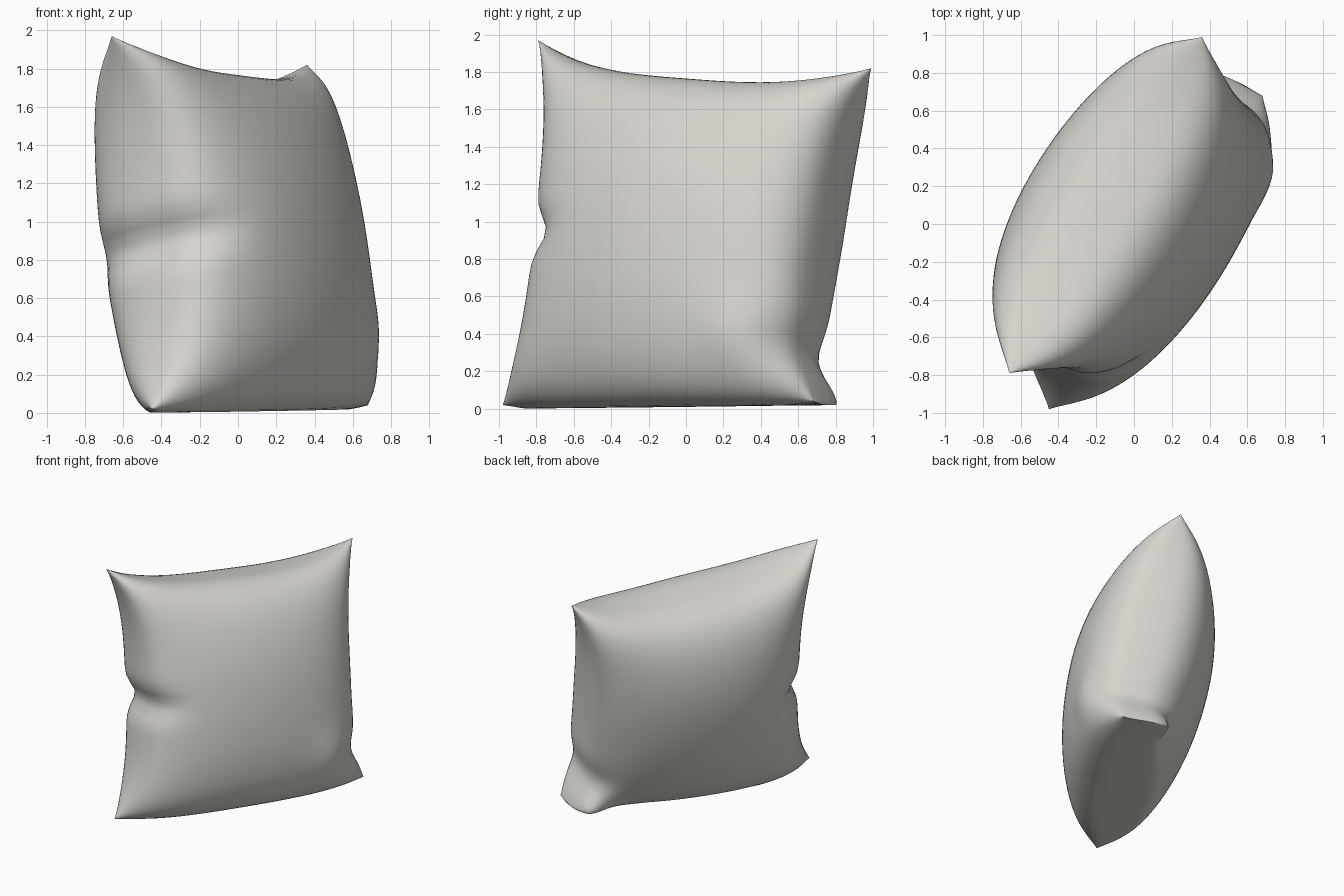
import bpy, bmesh, math
from mathutils import Vector

if "Cube" in bpy.data.objects:
    bpy.data.objects.remove(bpy.data.objects["Cube"], do_unlink=True)

# Four seam corners of the leaning cushion
top_front = Vector((-0.66, -0.79, 1.97))
top_back = Vector((0.36, 0.99, 1.82))
low_front = Vector((-0.45, -0.98, 0.02))
low_back = Vector((0.68, 0.68, 0.04))
normal = Vector((0.84, -0.52, 0.19)).normalized()
along = Vector((0.53, 0.85, 0)).normalized()
N = 48


def bell(x, centre, width):
    return math.exp(-((x - centre) / width) ** 2)


def cushion_point(a, b, side):
    """Seam plane position plus padding; a runs front to back, b runs up."""
    # Edges pulled in between the corners, flat bottom edge pushed out
    pull_a = 0.195 if a < 0 else 0.12
    pull_b = 0.16 if b > 0 else -0.05
    s = (a * (1 - pull_a * (1 - abs(b) ** 3)) + 1) / 2
    t = (b * (1 - pull_b * (1 - abs(a) ** 3)) + 1) / 2
    p = low_front.lerp(low_back, s).lerp(top_front.lerp(top_back, s), t)

    # Padding pinched at the corners, with a blunt fold at the lower back
    power = 0.32 + 0.14 * abs(a * b) ** 6
    if side < 0:
        power -= 0.3 * bell(a, 1, 0.25) * bell(b, -1, 0.22)
    fill = max(0, (1 - a * a) * (1 - b * b)) ** power
    depth = fill * (0.495 if side > 0 else 0.585)
    if side > 0:
        depth += 0.03 * bell(a, 0.7, 0.2) * bell(b, -0.65, 0.2)
    p += normal * side * depth

    # Tucked fold on the front edge and crumple on the lower back edge
    p += along * 0.08 * bell(b, -0.09, 0.11) * bell(a, -1, 0.3)
    p -= along * 0.05 * bell(b, -0.7, 0.15) * bell(a, 1, 0.2)
    p.z = max(p.z, 0.02 * s)
    return p


# Two padded panels sharing one seam
bm = bmesh.new()
steps = [math.sin(math.pi / 2 * (2 * i / N - 1)) for i in range(N + 1)]
panels = {1: {}, -1: {}}
for i, a in enumerate(steps):
    for j, b in enumerate(steps):
        seam = i in (0, N) or j in (0, N)
        front = bm.verts.new(cushion_point(a, b, 1))
        panels[1][i, j] = front
        panels[-1][i, j] = front if seam else bm.verts.new(cushion_point(a, b, -1))
for side, grid in panels.items():
    for i in range(N):
        for j in range(N):
            ring = [grid[i, j], grid[i + 1, j], grid[i + 1, j + 1], grid[i, j + 1]]
            bm.faces.new(ring if side > 0 else ring[::-1])
bmesh.ops.recalc_face_normals(bm, faces=bm.faces)
mesh = bpy.data.meshes.new("cushion")
bm.to_mesh(mesh)
bm.free()
cushion = bpy.data.objects.new("cushion", mesh)
bpy.context.collection.objects.link(cushion)

# Warm off-white fabric
fabric = bpy.data.materials.new("off_white_fabric")
fabric.use_nodes = True
colour = (0.68, 0.66, 0.61, 1)
fabric.diffuse_color = colour
fabric.node_tree.nodes["Principled BSDF"].inputs["Base Color"].default_value = colour
mesh.materials.append(fabric)

bpy.context.view_layer.objects.active = cushion
cushion.select_set(True)
bpy.ops.object.shade_smooth_by_angle(angle=math.radians(60))
